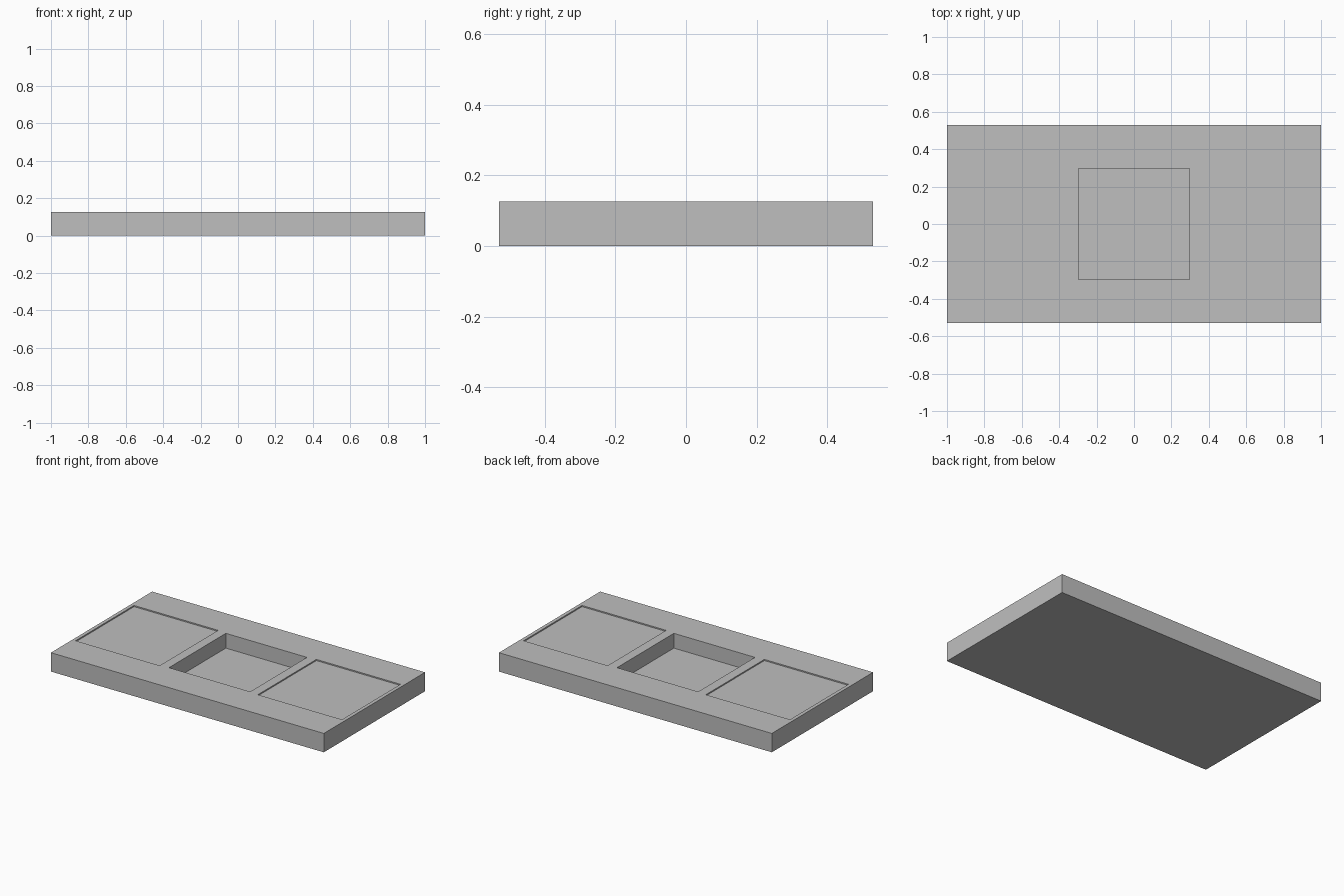
import bpy

cube = bpy.data.objects.get("Cube")
if cube:
    bpy.data.objects.remove(cube, do_unlink=True)

LENGTH, WIDTH, HEIGHT = 2.0, 1.06, 0.125

# Single grey material
grey = bpy.data.materials.new("plain grey")
grey.use_nodes = True
colour = (0.52, 0.52, 0.52, 1)
grey.diffuse_color = colour
grey.node_tree.nodes["Principled BSDF"].inputs["Base Color"].default_value = colour


def box(name, x, size_x, size_y, bottom, top):
    bpy.ops.mesh.primitive_cube_add(size=1, location=(x, 0, (bottom + top) / 2))
    obj = bpy.context.object
    obj.name = name
    obj.scale = (size_x, size_y, top - bottom)
    bpy.ops.object.transform_apply(location=True, rotation=False, scale=True)
    obj.data.materials.append(grey)
    return obj


def carve(target, name, x, size_x, size_y, depth):
    cutter = box(name, x, size_x, size_y, HEIGHT - depth, HEIGHT + 0.1)
    cutter.hide_render = True
    mod = target.modifiers.new(name, "BOOLEAN")
    mod.operation = "DIFFERENCE"
    mod.solver = "EXACT"
    mod.object = cutter
    bpy.context.view_layer.objects.active = target
    bpy.ops.object.modifier_apply(modifier=name)
    bpy.data.objects.remove(cutter, do_unlink=True)


# Rectangular slab
tray = box("tray_slab", 0, LENGTH, WIDTH, 0, HEIGHT)

# Deep square pocket in the middle
carve(tray, "centre_pocket", 0, 0.595, 0.595, 0.098)

# Shallow square recess on each side
for side, name in ((1, "left_recess"), (-1, "right_recess")):
    carve(tray, name, side * 0.668, 0.616, 0.612, 0.008)
